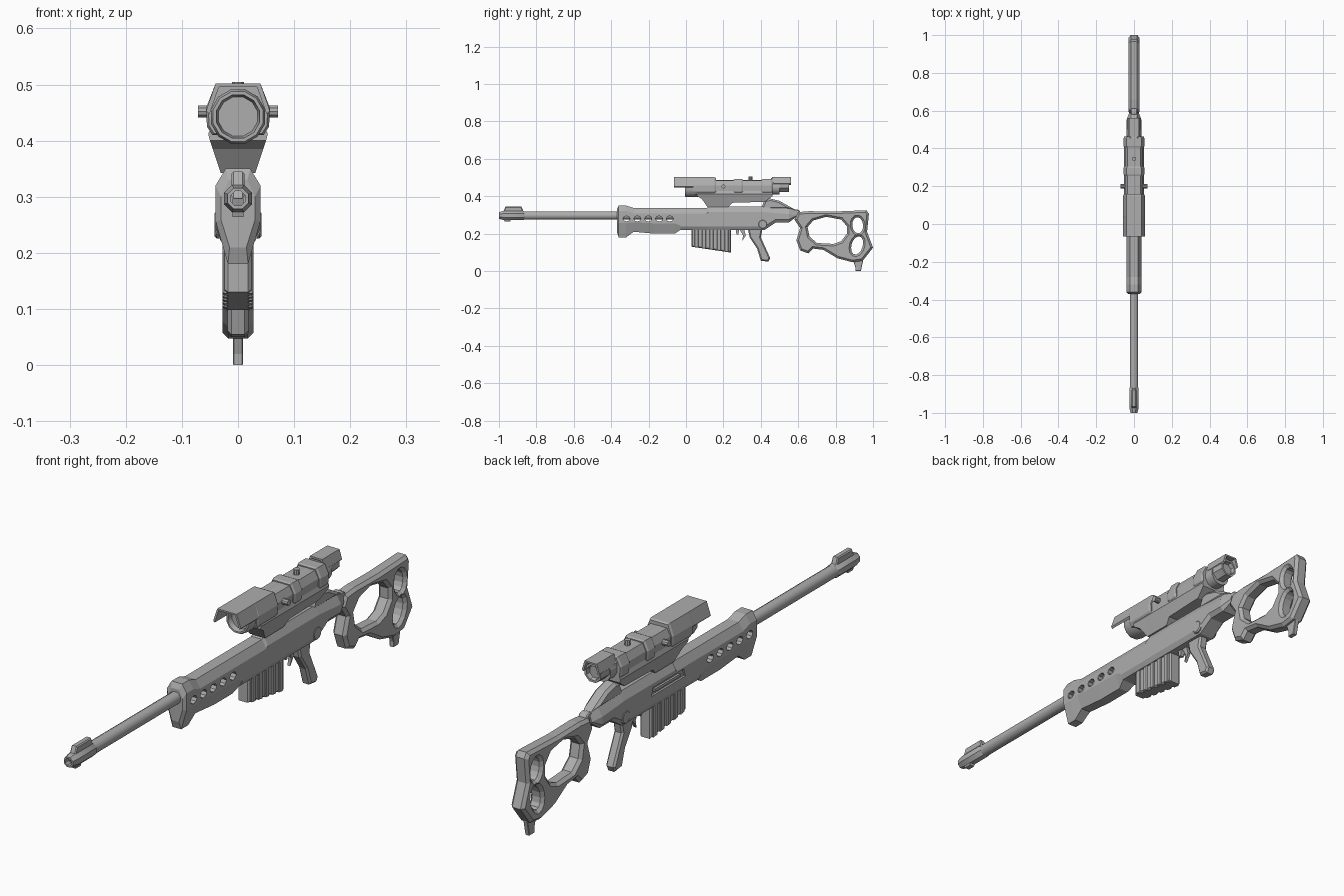
import bpy, bmesh, math

if "Cube" in bpy.data.objects:
    bpy.data.objects.remove(bpy.data.objects["Cube"])

GREY = (.42, .42, .42, 1)
BORE_Z = .297
SCOPE_Z = .447
metal = bpy.data.materials.new("plain grey")
metal.use_nodes = True
metal.diffuse_color = GREY
metal.node_tree.nodes["Principled BSDF"].inputs["Base Color"].default_value = GREY


def add_object(name, data):
    """Link a new object and make it the only selected one."""
    ob = bpy.data.objects.new(name, data)
    bpy.context.collection.objects.link(ob)
    data.materials.append(metal)
    bpy.ops.object.select_all(action="DESELECT")
    ob.select_set(True)
    bpy.context.view_layer.objects.active = ob
    return ob


def finish_mesh(bm, mesh):
    bmesh.ops.remove_doubles(bm, verts=bm.verts, dist=1e-5)
    bmesh.ops.recalc_face_normals(bm, faces=bm.faces)
    bm.to_mesh(mesh)
    bm.free()


def skin(name, rings):
    """Skin a row of equal point rings and cap both ends."""
    bm = bmesh.new()
    rows = [[bm.verts.new(point) for point in ring] for ring in rings]
    for near, far in zip(rows, rows[1:]):
        for i in range(len(near)):
            bm.faces.new((near[i - 1], near[i], far[i], far[i - 1]))
    bm.faces.new(rows[0])
    bm.faces.new(rows[-1])
    mesh = bpy.data.meshes.new(name)
    finish_mesh(bm, mesh)
    return add_object(name, mesh)


def loft(name, sections):
    """Each section is y and half an outline of (x, z), mirrored across x."""
    return skin(name, [
        [(x, y, z) for x, z in half] + [(-x, y, z) for x, z in reversed(half)]
        for y, half in sections])


def lathe(name, profile, axis_z, sides=12):
    """Turn a profile of (y, radius) about an axis along y."""
    turns = [math.tau * (i + .5) / sides for i in range(sides)]
    ob = skin(name, [[(radius * math.cos(turn), y, axis_z + radius * math.sin(turn))
                      for turn in turns] for y, radius in profile])
    bpy.ops.object.shade_smooth_by_angle(angle=math.radians(35))
    return ob


def slab(name, outlines, width, chamfer=0, x=0):
    """Chamfered plate across x; the first (y, z) outline is solid, others are holes."""
    curve = bpy.data.curves.new(name, "CURVE")
    curve.dimensions, curve.fill_mode = "2D", "BOTH"
    curve.extrude, curve.bevel_depth, curve.offset = width - chamfer, chamfer, -chamfer
    curve.bevel_resolution = 0
    for outline in outlines:
        spline = curve.splines.new("POLY")
        spline.points.add(len(outline) - 1)
        for point, (y, z) in zip(spline.points, outline):
            point.co = (y, z, 0, 1)
        spline.use_cyclic_u = True
        spline.use_smooth = False
    ob = add_object(name, curve)
    ob.rotation_euler = (math.pi / 2, 0, math.pi / 2)
    ob.location.x = x
    bpy.ops.object.convert(target="MESH")
    ob = bpy.context.object
    bm = bmesh.new()
    bm.from_mesh(ob.data)
    finish_mesh(bm, ob.data)
    return ob


def oval(y, z, radius_y, radius_z, tilt=0, sides=14):
    points = []
    for i in range(sides):
        turn = math.tau * i / sides
        along, up = radius_y * math.cos(turn), radius_z * math.sin(turn)
        points.append((y + along * math.cos(tilt) - up * math.sin(tilt),
                       z + along * math.sin(tilt) + up * math.cos(tilt)))
    return points


def trapezoid(start, end, base, tip, taper):
    """Outline with its long side at base height and its short side at tip height."""
    return [(start, base), (start + taper, tip), (end - taper, tip), (end, base)]


def cut(ob, cutter):
    mod = ob.modifiers.new("cut", "BOOLEAN")
    mod.operation, mod.solver, mod.object = "DIFFERENCE", "EXACT", cutter
    bpy.context.view_layer.objects.active = ob
    bpy.ops.object.modifier_apply(modifier=mod.name)
    bpy.data.objects.remove(cutter)


# Barrel and muzzle brake with an open bore
lathe("barrel", [(-.9, .023), (0, .023)], BORE_Z)
lathe("muzzle_brake", [(-.93, .014), (-1, .014), (-1, .02), (-.97, .027), (-.87, .027),
                       (-.86, .02)], BORE_Z, sides=8)
slab("muzzle_top_block", [trapezoid(-.985, -.86, BORE_Z, .345, .02)], .012, .004)
slab("muzzle_lower_tab", [trapezoid(-.98, -.93, BORE_Z, .264, .01)], .01)


# Handguard and receiver share one faceted cross-section
def body(y, top, bottom, slope, width=.04):
    lower = bottom + slope * (top - bottom)
    return y, [(width * .55, top), (width, top - .03), (width, lower),
               (width * (.9 - slope), bottom)]


handguard = loft("handguard", [
    body(-.37, .33, .21, .4, .03), body(-.36, .35, .18, .45), body(-.32, .35, .18, .45),
    body(-.28, .337, .21, .4), body(-.17, .337, .2, .4), body(-.06, .337, .2, .4),
    body(-.03, .337, .22, .2)])
for i in range(5):
    vent = oval(.058 * i - .318, .28, .019, .015, sides=8)
    cut(handguard, slab("vent_cutter", [vent], width=.1))

receiver = loft("receiver", [
    body(-.03, .337, .22, .15), body(.11, .337, .22, .15), body(.12, .345, .22, .15),
    body(.42, .345, .22, .15), body(.48, .34, .26, .2), body(.55, .335, .26, .2),
    body(.59, .325, .29, .2, .025)])
slot = trapezoid(.06, .26, .27, .3, .01)
cut(receiver, slab("bolt_slot_cutter", [slot], width=.008, x=-.04))
slab("bolt_bar", [trapezoid(.09, .24, .28, .29, 0)], width=.004, x=-.036)
slab("pivot_disc", [oval(.41, .25, .025, .025)], .042, .004)
slab("rear_hump", [[(.4, .33), (.42, .38), (.45, .388), (.5, .375), (.58, .33)]], .026, .01)
slab("stock_hinge", [oval(.59, .31, .022, .02)], .018, .004)


# Magazine with upright side ribs following its sloping floor
def floor_height(y):
    return .13 - .15 * (y - .03)


def magazine_outline(start, end):
    return [(start, .23), (start, floor_height(start)), (end, floor_height(end)), (end, .23)]


slab("magazine", [magazine_outline(.03, .24)], .024, .006)
for i in range(5):
    start = .045 + .04 * i
    slab(f"magazine_rib_{i + 1}", [magazine_outline(start, start + .022)], .028, .003)

# Grip and trigger
slab("grip", [[(.33, .23), (.34, .18), (.38, .12), (.4, .055), (.44, .05), (.45, .07),
               (.4, .18), (.41, .23)]], .019, .007)
slab("trigger", [[(.285, .225), (.305, .19), (.3, .16), (.32, .19), (.31, .225)]], .006)
slab("trigger_front_tab", [trapezoid(.265, .285, .225, .195, .005)], .008)

# Skeleton stock with a thumb opening and two oval openings
stock_outline = [
    (.58, .275), (.6, .315), (.66, .32), (.79, .318), (.965, .325), (.978, .305), (.968, .21),
    (1, .125), (.945, .055), (.89, .047), (.81, .068), (.735, .113), (.68, .12), (.655, .094),
    (.61, .11), (.59, .165), (.61, .23)]
thumb_opening = [(.65, .235), (.68, .27), (.75, .29), (.83, .275), (.86, .24), (.86, .2),
                 (.83, .16), (.79, .145), (.7, .15), (.66, .185)]
upper_opening = oval(.918, .245, .029, .043, tilt=.1)
lower_opening = oval(.915, .137, .03, .05, tilt=-.3)
slab("stock", [stock_outline, thumb_opening, upper_opening, lower_opening], .028, .011)
slab("stock_foot", [[(.89, .065), (.905, .02), (.905, 0), (.935, 0), (.95, .07)]], .009, .002)

# Scope tube, objective and eyepiece with recessed lenses
lathe("scope_tube", [(.03, .04), (.5, .04)], SCOPE_Z)
lathe("objective", [(.015, .036), (-.005, .04), (-.005, .046), (.005, .05), (.07, .05),
                    (.09, .044)], SCOPE_Z - .004)
lathe("eyepiece", [(.535, .024), (.55, .028), (.55, .036), (.47, .038), (.455, .044)],
      SCOPE_Z + .01, sides=8)


# Open hoods over both ends of the scope
def hood(name, start, end, width, skirt):
    outer = [(width * .7, .502), (width, SCOPE_Z + skirt)]
    inner = [(x - .006, z - .006) for x, z in reversed(outer)]
    loft(name, [(start, outer + inner), (end, outer + inner)])


hood("front_hood", -.065, .05, width=.057, skirt=.006)
hood("eye_hood", .46, .562, width=.036, skirt=.02)


# Faceted scope housing and clamp rings with bevelled ends
def housing(name, start, end, top, width):
    half = [(width * .7, top), (width, .458), (width * .97, .425), (width * .8, .41)]
    rim = [(x * .93, SCOPE_Z + (z - SCOPE_Z) * .93) for x, z in half]
    bevel = .008
    loft(name, [(start, rim), (start + bevel, half), (end - bevel, half), (end, rim)])


housing("front_housing", .035, .16, top=.502, width=.057)
housing("middle_housing", .14, .44, top=.485, width=.048)
housing("front_ring", .255, .305, top=.492, width=.055)
housing("rear_ring", .405, .462, top=.492, width=.055)


# Scope mount, narrowing towards the receiver
def mount(y, bottom):
    return y, [(.046, .43), (.053, .412), (.03 + (bottom - .34) / 3, bottom)]


loft("scope_mount", [mount(.06, .4), mount(.085, .385), mount(.115, .342), mount(.225, .342),
                     mount(.25, .365), mount(.42, .37), mount(.462, .4)])

# Adjustment knobs
slab("side_knobs", [oval(.2, .452, .011, .011, sides=10)], width=.071)
top_knob = lathe("top_knob", [(-.03, .011), (.03, .011)], axis_z=0, sides=10)
top_knob.rotation_euler.x = math.pi / 2
top_knob.location = (0, .285 + .06, .475)
